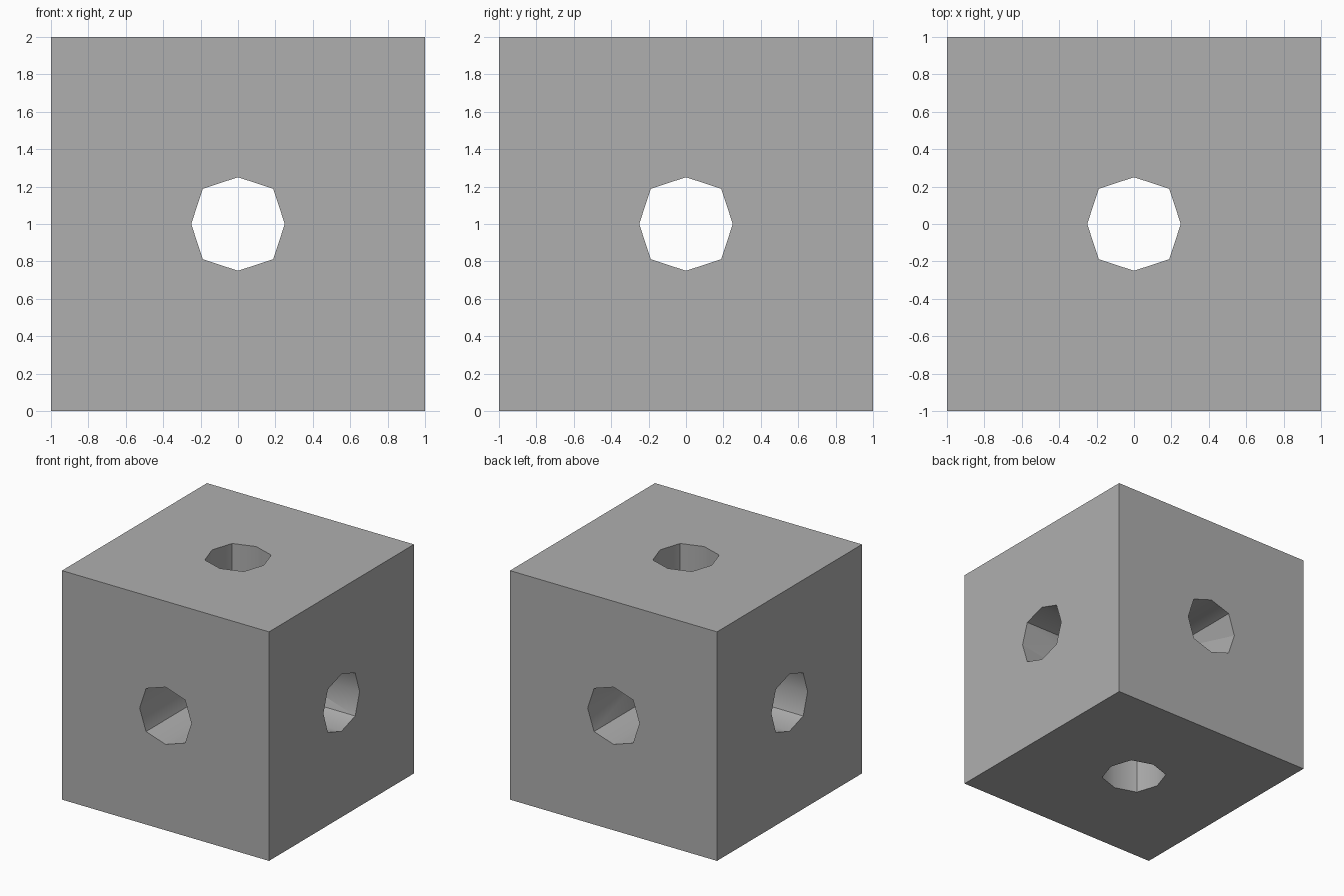
import bpy, bmesh
from math import radians
from mathutils import Matrix

if "Cube" in bpy.data.objects:
    bpy.data.objects.remove(bpy.data.objects["Cube"])

# Eight-sided hole profile: flattened corners at 0.19, tips at 0.25
C, T = 0.1885, 0.25
PROFILE = [(T, 0), (C, C), (0, T), (-C, C), (-T, 0), (-C, -C), (0, -T), (C, -C)]


def add_object(name, bm):
    mesh = bpy.data.meshes.new(name)
    bmesh.ops.recalc_face_normals(bm, faces=bm.faces[:])
    bm.to_mesh(mesh)
    bm.free()
    obj = bpy.data.objects.new(name, mesh)
    bpy.context.collection.objects.link(obj)
    return obj


def hole_cutter(axis):
    bm = bmesh.new()
    face = bm.faces.new([bm.verts.new((x, y, -1.5)) for x, y in PROFILE])
    ext = bmesh.ops.extrude_face_region(bm, geom=[face], use_keep_orig=True)
    top = [v for v in ext["geom"] if isinstance(v, bmesh.types.BMVert)]
    bmesh.ops.translate(bm, verts=top, vec=(0, 0, 3))
    if axis != "Z":
        turn = Matrix.Rotation(radians(90), 4, "Y" if axis == "X" else "X")
        bmesh.ops.transform(bm, matrix=turn, verts=bm.verts[:])
    bmesh.ops.translate(bm, verts=bm.verts[:], vec=(0, 0, 1))
    cutter = add_object("hole_cutter_" + axis.lower(), bm)
    cutter.hide_render = True
    return cutter


# Solid block
bm = bmesh.new()
bmesh.ops.create_cube(bm, size=2, matrix=Matrix.Translation((0, 0, 1)))
block = add_object("drilled_block", bm)
bpy.context.view_layer.objects.active = block
block.select_set(True)

# Drill a crossing tunnel along each axis
for axis in "XYZ":
    cutter = hole_cutter(axis)
    mod = block.modifiers.new("drill_" + axis, "BOOLEAN")
    mod.operation = "DIFFERENCE"
    mod.solver = "EXACT"
    mod.object = cutter
    bpy.ops.object.modifier_apply(modifier=mod.name)
    bpy.data.objects.remove(cutter)

# Soft tunnel walls, crisp outer edges
bpy.ops.object.shade_smooth_by_angle(angle=radians(45))

# Dark grey finish
grey = bpy.data.materials.new("dark_grey")
grey.diffuse_color = (0.43, 0.43, 0.43, 1)
grey.use_nodes = True
grey.node_tree.nodes["Principled BSDF"].inputs["Base Color"].default_value = grey.diffuse_color
block.data.materials.clear()
block.data.materials.append(grey)
for poly in block.data.polygons:
    poly.material_index = 0
